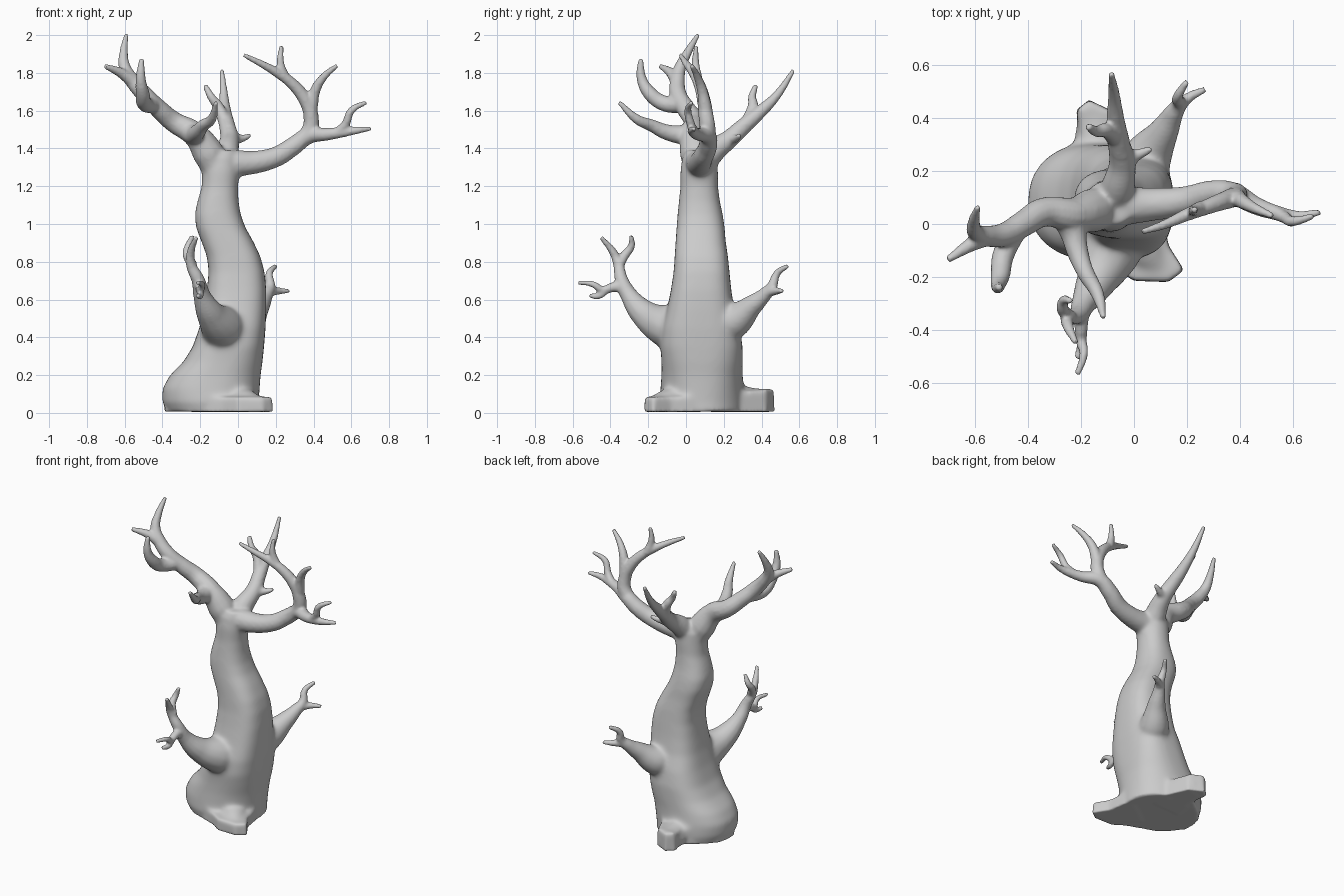
import bpy, bmesh, math

parts = bmesh.new()


def tube(*pts):
    """Tapered smooth limb through (x, y, z, radius) points, added to the parts mesh."""
    cu = bpy.data.curves.new("limb", 'CURVE')
    cu.dimensions = '3D'
    cu.bevel_depth = 1.0
    cu.bevel_resolution = 4
    cu.resolution_u = 8
    cu.use_fill_caps = True
    sp = cu.splines.new('BEZIER')
    sp.bezier_points.add(len(pts) - 1)
    for bp, (x, y, z, r) in zip(sp.bezier_points, pts):
        bp.co = (x, y, z)
        bp.radius = r
        bp.handle_left_type = bp.handle_right_type = 'AUTO'
    ob = bpy.data.objects.new("limb", cu)
    bpy.context.collection.objects.link(ob)
    dg = bpy.context.evaluated_depsgraph_get()
    me = bpy.data.meshes.new_from_object(ob.evaluated_get(dg))
    parts.from_mesh(me)
    bpy.data.objects.remove(ob)
    bpy.data.curves.remove(cu)
    bpy.data.meshes.remove(me)


def skin(rings):
    """Closed surface through a stack of equal-length rings of points."""
    rings = [[parts.verts.new(p) for p in r] for r in rings]
    n = len(rings[0])
    for a, b in zip(rings, rings[1:]):
        for i in range(n):
            j = (i + 1) % n
            parts.faces.new((a[i], a[j], b[j], b[i]))
    parts.faces.new(rings[0][::-1])
    parts.faces.new(rings[-1])


def rounded(z, x0, x1, y0, y1, n=48):
    """Superellipse ring filling the given bounds, boxier in the middle of the trunk."""
    e = 2.0 + 0.9 * max(0, min(1, z / .4, (1.3 - z) / .5))
    ring = []
    for i in range(n):
        c, s = math.cos(2 * math.pi * i / n), math.sin(2 * math.pi * i / n)
        px = math.copysign(abs(c) ** (2 / e), c)
        py = math.copysign(abs(s) ** (2 / e), s)
        ring.append(((x0 + x1 + px * (x1 - x0)) / 2, (y0 + y1 + py * (y1 - y0)) / 2, z))
    return ring


# Trunk: (z, x0, x1, y0, y1)
sections = [(.01, -.38, .11, -.13, .31), (.06, -.40, .11, -.14, .31), (.13, -.40, .115, -.135, .305),
            (.20, -.36, .12, -.13, .30), (.27, -.29, .13, -.13, .30), (.35, -.24, .138, -.135, .30),
            (.45, -.205, .146, -.125, .285), (.55, -.18, .15, -.10, .255), (.65, -.165, .15, -.08, .24),
            (.75, -.155, .14, -.065, .23), (.83, -.165, .118, -.06, .222), (.91, -.195, .08, -.055, .21),
            (.98, -.222, .04, -.05, .205), (1.05, -.23, .015, -.045, .195), (1.12, -.215, .003, -.038, .18),
            (1.2, -.192, .0, -.03, .17), (1.28, -.19, .01, -.03, .17), (1.35, -.19, .01, -.02, .165),
            (1.39, -.16, .0, .0, .15)]
skin([rounded(*s) for s in sections])

# Spreading root base
outline = [(-.39, .1), (-.385, .03), (-.26, -.10), (-.08, -.165), (.0, -.215), (.13, -.22), (.19, -.175),
           (.13, -.08), (.10, .1), (.06, .20), (-.02, .29), (-.08, .425), (-.17, .47), (-.22, .43),
           (-.20, .33), (-.28, .27), (-.37, .18)]
skin([[(x, y, z + (k * max(0, y))) for x, y in outline] for z, k in ((.006, 0), (.085, .10))])

# Root ridges
tube((-.13, .15, .05, .12), (-.14, .33, .055, .085), (-.145, .40, .055, .072), (-.15, .44, .05, .04))
tube((-.03, .0, .05, .12), (.05, -.11, .04, .085), (.10, -.155, .035, .06), (.15, -.18, .03, .04))

# Lower front branch with twigs
tube((-.05, .02, .42, .12), (-.09, -.11, .46, .115), (-.145, -.22, .525, .076), (-.19, -.30, .62, .047),
     (-.21, -.34, .70, .036), (-.25, -.36, .79, .027), (-.25, -.385, .85, .022), (-.22, -.45, .93, .012))
tube((-.24, -.355, .78, .027), (-.27, -.32, .84, .024), (-.265, -.29, .88, .02), (-.24, -.29, .94, .012))
tube((-.20, -.32, .67, .035), (-.20, -.39, .665, .026), (-.20, -.44, .65, .022),
     (-.19, -.49, .68, .017), (-.215, -.57, .69, .012))
tube((-.20, -.42, .655, .022), (-.20, -.46, .62, .018), (-.215, -.51, .62, .013))

# Lower back branch with twigs
tube((.0, .15, .44, .09), (.055, .26, .49, .095), (.11, .345, .565, .06), (.145, .41, .62, .04),
     (.17, .455, .67, .028), (.165, .48, .735, .02), (.20, .54, .78, .013))
tube((.155, .43, .64, .03), (.21, .48, .645, .02), (.27, .51, .645, .012))

# Upper right limb
tube((-.13, .07, 1.30, .06), (-.03, .07, 1.32, .075), (.08, .075, 1.325, .063), (.20, .09, 1.355, .055),
     (.29, .115, 1.41, .05), (.37, .115, 1.465, .045), (.47, .065, 1.475, .034), (.55, .04, 1.485, .028),
     (.62, .03, 1.495, .021), (.705, .045, 1.505, .012))
tube((.53, .045, 1.485, .028), (.57, .025, 1.53, .023), (.60, .01, 1.60, .02), (.68, .03, 1.645, .012))
tube((.31, .115, 1.42, .045), (.38, .115, 1.50, .043), (.385, .105, 1.58, .04), (.36, .095, 1.65, .037),
     (.29, .07, 1.74, .031), (.20, .035, 1.805, .025), (.12, .0, 1.85, .019), (.03, -.03, 1.895, .012))
tube((.25, .06, 1.77, .028), (.225, .05, 1.85, .021), (.23, .055, 1.945, .012))
tube((.385, .105, 1.60, .036), (.41, .085, 1.71, .028), (.455, .06, 1.78, .021), (.525, .03, 1.84, .012))

# Upper left limb
tube((-.10, .07, 1.24, .07), (-.16, .05, 1.38, .085), (-.23, .035, 1.475, .067), (-.34, .045, 1.54, .056),
     (-.42, .0, 1.61, .05), (-.49, -.04, 1.68, .046), (-.56, -.045, 1.76, .04), (-.60, -.03, 1.83, .032),
     (-.605, .01, 1.91, .023), (-.59, .065, 2.005, .012))
tube((-.55, -.045, 1.75, .038), (-.62, -.08, 1.80, .027), (-.705, -.135, 1.835, .014))
tube((-.44, -.005, 1.63, .045), (-.495, -.12, 1.64, .042), (-.505, -.19, 1.69, .038),
     (-.515, -.235, 1.77, .027), (-.51, -.24, 1.875, .014))

# Upper front limb
tube((-.29, .05, 1.505, .045), (-.24, -.01, 1.475, .053), (-.215, -.10, 1.485, .043),
     (-.185, -.18, 1.52, .034), (-.14, -.26, 1.555, .026), (-.115, -.355, 1.645, .012))

# Upper back limb
tube((-.08, .06, 1.27, .07), (-.06, .14, 1.38, .066), (-.045, .23, 1.45, .051), (-.06, .32, 1.53, .043),
     (-.07, .40, 1.60, .034), (-.075, .48, 1.68, .024), (-.085, .57, 1.815, .012))
tube((-.065, .32, 1.53, .036), (-.11, .355, 1.63, .028), (-.14, .35, 1.67, .022), (-.175, .37, 1.735, .014))
tube((-.045, .23, 1.45, .036), (.01, .26, 1.45, .024), (.07, .285, 1.47, .014))

# Flat underside
for v in parts.verts:
    v.co.z = max(v.co.z, 0.004)

# Fuse everything into one surface
mesh = bpy.data.meshes.new("fused")
parts.to_mesh(mesh)
parts.free()
tree = bpy.data.objects.new("tree", mesh)
bpy.context.collection.objects.link(tree)
rm = tree.modifiers.new("fuse", 'REMESH')
rm.mode = 'VOXEL'
rm.voxel_size = 0.0085
rm.use_smooth_shade = True
dg = bpy.context.evaluated_depsgraph_get()
fused = bpy.data.meshes.new_from_object(tree.evaluated_get(dg))
tree.modifiers.clear()
tree.data = fused
fused.name = "tree"

# Soft blends where limbs leave the trunk and on the roots, light smoothing on twigs
group = tree.vertex_groups.new(name="blend")
for v in fused.vertices:
    x, y, z = v.co
    s = min(sections, key=lambda t: abs(t[0] - z))
    d = math.hypot(x - (s[1] + s[2]) / 2, y - (s[3] + s[4]) / 2)
    w = 1 if z < .2 else min(1, max(0, (.36 - d) / .10))
    w *= min(1, max(0, (z - .015) / .10))
    w *= 1 if z < 1.2 else max(0.3, 1 - (z - 1.2) * 5)
    if .02 < w and z < 1.52:
        group.add([v.index], w, 'REPLACE')
for name, count, vg in (("soften", 5, ""), ("blend", 45, "blend")):
    sm = tree.modifiers.new(name, 'SMOOTH')
    sm.factor = 0.5
    sm.iterations = count
    sm.vertex_group = vg
